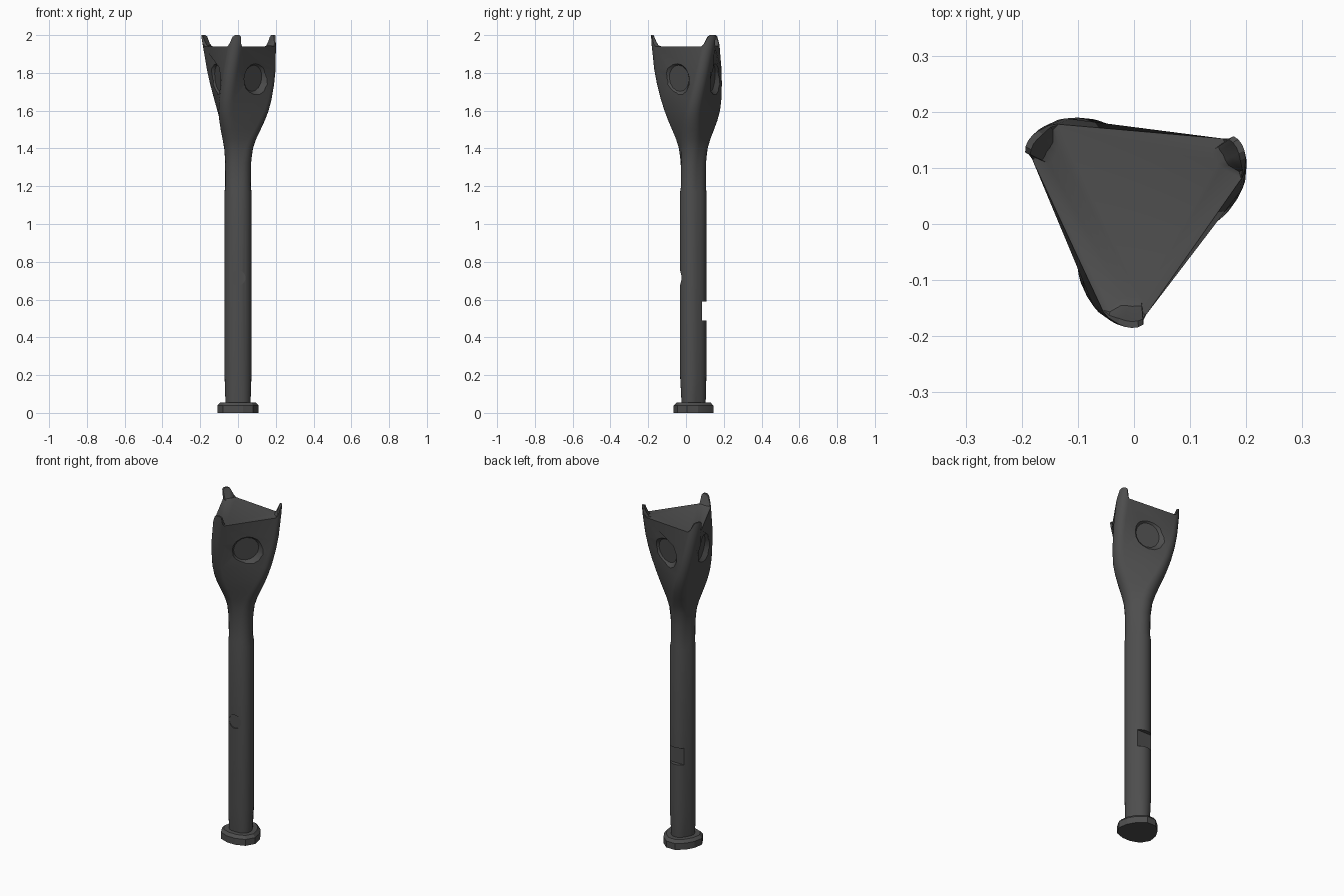
import bpy, bmesh, math
from mathutils import Vector, Matrix

cube = bpy.data.objects.get("Cube")
if cube:
    bpy.data.objects.remove(cube, do_unlink=True)

AXIS_Y = 0.035
STEPS = 8

mat = bpy.data.materials.new("dark grey")
mat.use_nodes = True
mat.diffuse_color = (0.075, 0.075, 0.075, 1)
mat.node_tree.nodes["Principled BSDF"].inputs["Base Color"].default_value = mat.diffuse_color


def section(z, d, r, rot, steps=STEPS):
    """Rounded triangle: corner arcs of radius r, centred d from the axis."""
    pts = []
    for corner in (30, 150, 270):
        a = math.radians(corner + rot)
        for j in range(steps + 1):
            b = a + math.radians(120) * (j / steps - 0.5)
            pts.append(Vector((d * math.cos(a) + r * math.cos(b),
                               d * math.sin(a) + r * math.sin(b), z)))
    return pts


def loft(name, rings):
    bm = bmesh.new()
    loops = [[bm.verts.new(p + Vector((0, AXIS_Y, 0))) for p in ring] for ring in rings]
    n = len(loops[0])
    for low, high in zip(loops, loops[1:]):
        for i in range(n):
            k = (i + 1) % n
            bm.faces.new((low[i], low[k], high[k], high[i]))
    bm.faces.new(loops[0][::-1])
    bm.faces.new(loops[-1])
    bmesh.ops.recalc_face_normals(bm, faces=bm.faces)
    mesh = bpy.data.meshes.new(name)
    bm.to_mesh(mesh)
    bm.free()
    mesh.materials.append(mat)
    obj = bpy.data.objects.new(name, mesh)
    bpy.context.collection.objects.link(obj)
    return obj


def activate(obj):
    bpy.ops.object.select_all(action='DESELECT')
    obj.select_set(True)
    bpy.context.view_layer.objects.active = obj


def cut(body, cutter):
    cutter.data.materials.append(mat)
    cutter.hide_render = True
    activate(body)
    mod = body.modifiers.new("cut", 'BOOLEAN')
    mod.operation = 'DIFFERENCE'
    mod.solver = 'EXACT'
    mod.object = cutter
    bpy.ops.object.modifier_apply(modifier=mod.name)
    bpy.data.objects.remove(cutter, do_unlink=True)


# Handle and twisted flaring head: height, corner distance, corner radius, turn
profile = [
    (0.04, 0.02, 0.048, -60), (0.08, 0.02, 0.05, -60), (0.2, 0.013, 0.06, -60),
    (1.17, 0.013, 0.06, -60), (1.2, 0.018, 0.052, -60), (1.32, 0.018, 0.053, -56),
    (1.4, 0.025, 0.055, -46), (1.45, 0.04, 0.057, -39), (1.5, 0.064, 0.056, -34),
    (1.55, 0.09, 0.053, -31), (1.6, 0.112, 0.05, -28), (1.66, 0.132, 0.047, -23),
    (1.74, 0.15, 0.045, -17), (1.82, 0.163, 0.044, -12), (1.94, 0.173, 0.044, -5),
]
rings = [section(*p) for p in profile]

# Rim with three upright prongs and a filleted floor inside them
half = [0, 0.015, 0.052, 0.06, 0.06]
rise = (half + half[-2::-1]) * 3


def rim(lift, inset, flare=0.0):
    out = []
    for p, h in zip(rings[len(profile) - 1], rise):
        w = h / 0.06
        q = Matrix.Rotation(math.radians(4 * w), 3, 'Z') @ p
        s = 1 + flare * w - inset * w - (0.012 if inset else 0)
        out.append(Vector((q.x * s, q.y * s, 1.94 + h * lift)))
    return out


rings += [rim(1, 0, 0.015), rim(1, 0.04, 0.015), rim(0.4, 0.1), rim(0.1, 0.15), rim(0, 0.22)]
body = loft("handle_and_head", rings)

# Shallow round dishes on the three head sides
for k in range(3):
    a = math.radians(318 + 120 * k)
    normal = Vector((math.cos(a), math.sin(a), -0.1)).normalized()
    spot = Vector((0.121 * math.cos(a), 0.121 * math.sin(a) + AXIS_Y, 1.77))
    bpy.ops.mesh.primitive_cone_add(vertices=16, radius1=0.07, radius2=0.12, depth=0.05)
    dish = bpy.context.object
    dish.matrix_world = Matrix.Translation(spot + normal * 0.01) @ normal.to_track_quat('Z', 'Y').to_matrix().to_4x4()
    cut(body, dish)

# Round recess on the handle front
bpy.ops.mesh.primitive_cylinder_add(vertices=24, radius=0.04, depth=0.06,
                                    location=(0, -0.054, 0.715), rotation=(math.pi / 2, 0, 0))
cut(body, bpy.context.object)

# Square slot across the handle back
bpy.ops.mesh.primitive_cube_add(size=1, location=(0, 0.135, 0.54))
slot = bpy.context.object
slot.scale = (0.3, 0.1, 0.1)
cut(body, slot)

# Foot plate with a chamfered top edge
foot = loft("foot_plate", [section(z, 0.03, r, -60, 3) for z, r in
                           ((0, 0.085), (0.038, 0.085), (0.055, 0.07))])

for obj, angle in ((body, 30), (foot, 20)):
    activate(obj)
    bpy.ops.object.shade_smooth_by_angle(angle=math.radians(angle))
